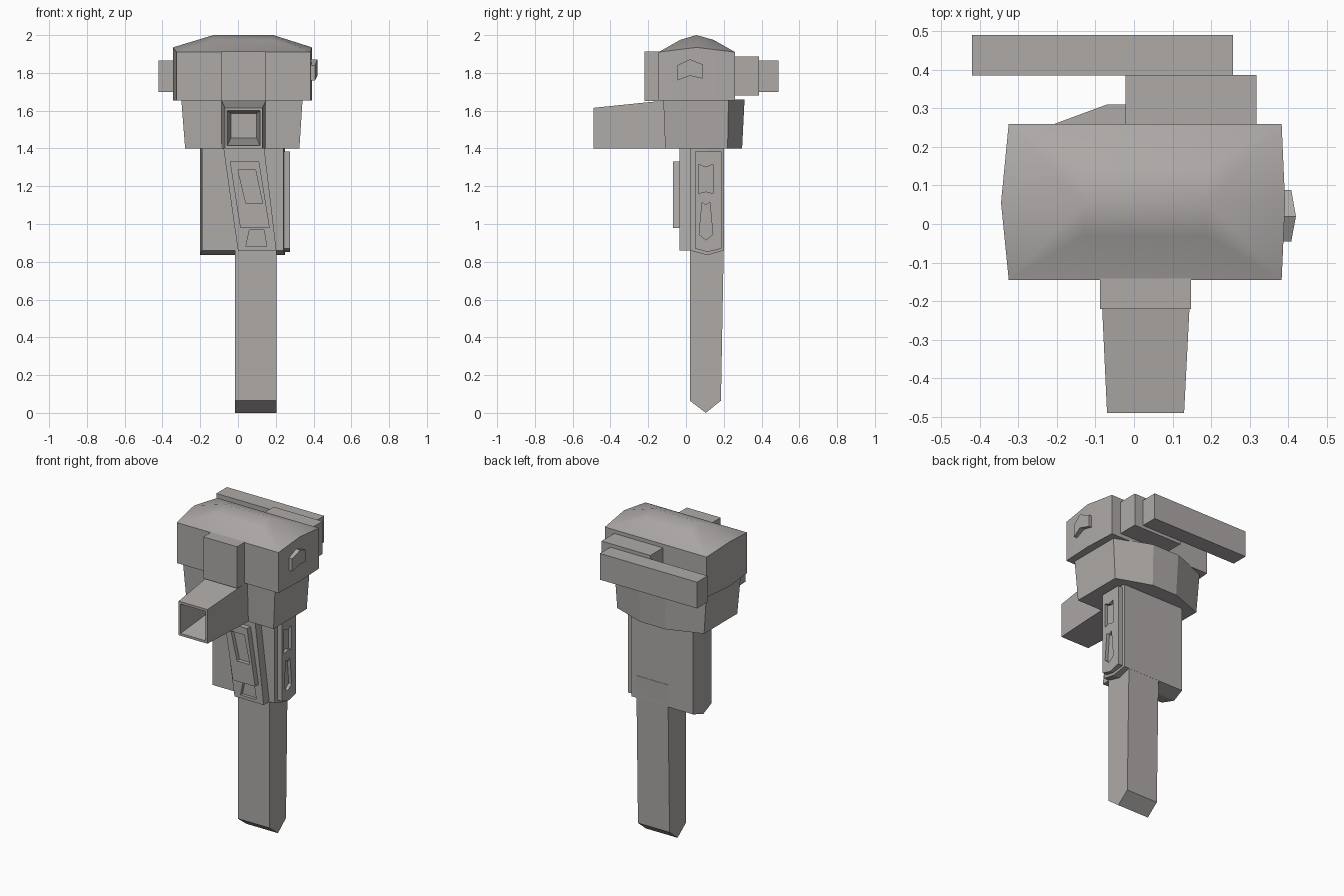
import bpy, bmesh

if "Cube" in bpy.data.objects:
    bpy.data.objects.remove(bpy.data.objects["Cube"])

grey = bpy.data.materials.new("warm_grey")
grey.diffuse_color = (0.42, 0.40, 0.39, 1)
grey.use_nodes = True
grey.node_tree.nodes["Principled BSDF"].inputs["Base Color"].default_value = grey.diffuse_color


def finish(name, bm, smooth=False):
    bmesh.ops.recalc_face_normals(bm, faces=bm.faces)
    me = bpy.data.meshes.new(name)
    bm.to_mesh(me)
    bm.free()
    me.materials.append(grey)
    ob = bpy.data.objects.new(name, me)
    bpy.context.collection.objects.link(ob)
    if smooth:
        bpy.ops.object.select_all(action='DESELECT')
        ob.select_set(True)
        bpy.context.view_layer.objects.active = ob
        bpy.ops.object.shade_smooth_by_angle(angle=0.5)
    return ob


def loft(name, rings):
    """Join rings of equal point count and cap both ends."""
    bm = bmesh.new()
    vs = [[bm.verts.new(p) for p in r] for r in rings]
    n = len(vs[0])
    for a, b in zip(vs, vs[1:]):
        for i in range(n):
            j = (i + 1) % n
            bm.faces.new((a[i], a[j], b[j], b[i]))
    bm.faces.new(vs[0])
    bm.faces.new(vs[-1])
    return finish(name, bm)


def hull(name, pts, smooth=False):
    bm = bmesh.new()
    for p in pts:
        bm.verts.new(p)
    bmesh.ops.convex_hull(bm, input=bm.verts)
    bmesh.ops.dissolve_limit(bm, angle_limit=0.01, verts=bm.verts, edges=bm.edges)
    return finish(name, bm, smooth)


def box(name, x0, x1, y0, y1, z0, z1):
    return hull(name, [(x, y, z) for x in (x0, x1) for y in (y0, y1) for z in (z0, z1)])


def on_y(poly, y):
    return [(x, y, z) for x, z in poly]


def on_x(poly, x):
    return [(x, y, z) for y, z in poly]


def rect(x0, x1, z0, z1):
    return [(x0, z1), (x1, z1), (x1, z0), (x0, z0)]


# Head with faceted roof
head = [(x, y, z) for x in (-0.325, 0.383) for y in (-0.145, 0.26) for z in (1.655, 1.91)]
head += [(-0.345, 0.055, 1.655), (-0.345, 0.055, 1.935),
         (0.392, 0.055, 1.655), (0.392, 0.055, 1.935)]
for x in (-0.13, 0.187):
    head += [(x, -0.03, 1.975), (x, 0.055, 2.0), (x, 0.145, 1.975)]
hull("head", head, True)
box("brow_block", -0.088, 0.148, -0.22, -0.1, 1.65, 1.912)

# Tapered collar under the head
top = [(-0.30, -0.12), (0.342, -0.12), (0.342, 0.225), (0.115, 0.31), (-0.07, 0.31), (-0.30, 0.225)]
bottom = [(-0.28, -0.11), (0.325, -0.11), (0.325, 0.22), (0.11, 0.297), (-0.065, 0.297), (-0.28, 0.22)]
loft("collar", [[(x, y, 1.4) for x, y in bottom], [(x, y, 1.66) for x, y in top]])

# Hollow front nozzle
loft("nozzle", [on_y(rect(-0.088, 0.15, 1.4, 1.655), -0.10),
                on_y(rect(-0.07, 0.13, 1.4, 1.615), -0.49),
                on_y(rect(-0.057, 0.117, 1.415, 1.60), -0.49),
                on_y(rect(-0.038, 0.098, 1.455, 1.585), -0.25)])

# Back mount and long rear bar
box("rear_mount", -0.022, 0.318, 0.25, 0.386, 1.68, 1.887)
box("rear_bar", -0.42, 0.257, 0.385, 0.49, 1.70, 1.865)

# Chevron button on the right end of the head
chevron = [(-0.045, 1.84), (0.02, 1.872), (0.088, 1.845), (0.088, 1.77), (0.02, 1.785), (-0.045, 1.76)]
tip = on_x(chevron, 0.408)
for i in (1, 4):
    tip[i] = (0.42,) + tip[i][1:]
loft("side_button", [on_x(chevron, 0.37), tip])

# Body sleeve with wedge bottom
body = []
for z, dz in ((1.41, 0), (0.86, -0.025)):
    for y in (0.02, 0.2):
        body += [(-0.19, y, z), (0.24, y, z)]
    body += [(-0.202, 0.11, z), (0.25, 0.11, z), (-0.202, 0.115, z + dz), (0.25, 0.115, z + dz)]
hull("body", body)

# Long blade-like post
post = []
for x in (-0.015, 0.205):
    post += [(x, 0.02, 1.0), (x, 0.202, 1.0), (x, 0.02, 0.065), (x, 0.185, 0.065), (x, 0.105, 0)]
hull("post", post)

# Slanted front strip: plain upper part, lower part with a recess
upper = [(-0.078, 1.41), (0.138, 1.41), (0.19, 0.975), (-0.017, 0.975)]
lower = [(-0.017, 0.975), (0.19, 0.975), (0.203, 0.86), (0.0, 0.86)]
notch = [(0.06, 0.968), (0.138, 0.968), (0.152, 0.88), (0.042, 0.88)]
loft("front_strip", [on_y(upper, 0.05), on_y(upper, -0.035)])
loft("front_strip_foot", [on_y(lower, 0.05), on_y(lower, -0.035),
                          on_y(notch, -0.035), on_y(notch, -0.015)])

# Raised plate on the strip with a slanted recess
plate = [(-0.043, 1.33), (0.112, 1.33), (0.168, 0.98), (0.012, 0.98)]
slot = [(0.0, 1.285), (0.093, 1.285), (0.13, 1.108), (0.042, 1.108)]
loft("front_plate", [on_y(plate, -0.03), on_y(plate, -0.07),
                     on_y(slot, -0.07), on_y(slot, -0.045)])

# Right side panel with two notched recesses
upper_slot = [(0.067, 1.315), (0.105, 1.30), (0.142, 1.315), (0.142, 1.162), (0.105, 1.172), (0.067, 1.162)]
lower_slot = [(0.085, 1.115), (0.105, 1.10), (0.126, 1.115), (0.142, 0.945), (0.105, 0.915), (0.070, 0.945)]
for name, slot, z0, z1 in (("side_panel_upper", upper_slot, 1.14, 1.385),
                           ("side_panel_lower", lower_slot, 0.87, 1.14)):
    zm = z0 - 0.018 if z0 < 1 else z0
    frame = [(0.048, z1), (0.115, z1), (0.187, z1), (0.187, z0), (0.115, zm), (0.048, z0)]
    loft(name, [on_x(frame, 0.235), on_x(frame, 0.274), on_x(slot, 0.274), on_x(slot, 0.254)])
